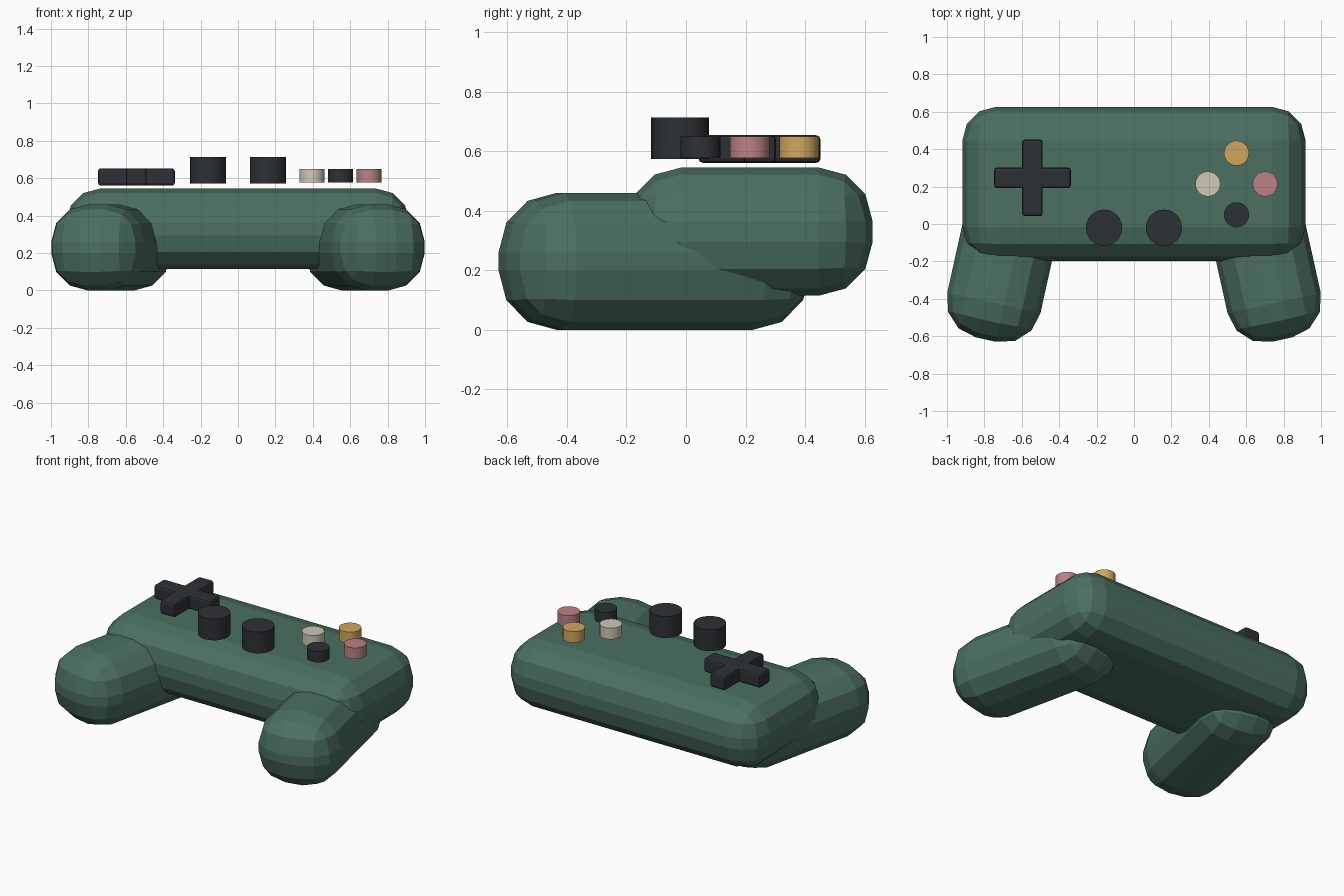
import bpy
from math import radians

if "Cube" in bpy.data.objects:
    bpy.data.objects.remove(bpy.data.objects["Cube"])


def material(name, rgb):
    m = bpy.data.materials.new(name)
    m.diffuse_color = (*rgb, 1)
    m.use_nodes = True
    m.node_tree.nodes["Principled BSDF"].inputs["Base Color"].default_value = m.diffuse_color
    return m


GREEN = material("green_shell", (0.07, 0.16, 0.12))
DARK = material("dark_plastic", (0.026, 0.031, 0.035))
PINK = material("pink", (0.50, 0.22, 0.24))
YELLOW = material("yellow", (0.64, 0.39, 0.11))
CREAM = material("cream", (0.62, 0.58, 0.48))


def rounded_box(name, size, loc, bevel, segments, mat, turn=0.0):
    bpy.ops.mesh.primitive_cube_add(size=1, location=loc, rotation=(0, 0, turn))
    ob = bpy.context.object
    ob.name = name
    ob.scale = size
    bpy.ops.object.transform_apply(location=False, rotation=False, scale=True)
    mod = ob.modifiers.new("rounding", 'BEVEL')
    mod.width = bevel
    mod.segments = segments
    mod.limit_method = 'NONE'
    ob.data.materials.append(mat)
    return ob


def disc(name, radius, x, y, z0, z1, mat):
    bpy.ops.mesh.primitive_cylinder_add(vertices=24, radius=radius, depth=z1 - z0,
                                        location=(x, y, (z0 + z1) / 2))
    ob = bpy.context.object
    ob.name = name
    ob.data.materials.append(mat)
    bpy.ops.object.shade_smooth_by_angle(angle=radians(30))


# Main shell
rounded_box("body", (1.835, 0.823, 0.43), (0, 0.215, 0.33), 0.18, 3, GREEN)

# Splayed hand grips
for side, label in ((-1, "left"), (1, "right")):
    rounded_box(label + "_grip", (0.51, 1.05, 0.46), (side * 0.679, -0.105, 0.23),
                0.2, 3, GREEN, turn=side * radians(12.5))

# Direction pad
rounded_box("pad_horizontal", (0.41, 0.11, 0.093), (-0.543, 0.247, 0.607), 0.015, 2, DARK)
rounded_box("pad_vertical", (0.11, 0.41, 0.093), (-0.543, 0.247, 0.607), 0.015, 2, DARK)

# Thumb sticks
for side, label in ((-1, "left"), (1, "right")):
    disc(label + "_stick", 0.097, side * 0.16, -0.02, 0.573, 0.713, DARK)

# Face buttons in a diamond
for label, dx, dy, mat in (("top", 0, 1, YELLOW), ("right", 1, 0, PINK),
                           ("left", -1, 0, CREAM), ("bottom", 0, -1, DARK)):
    disc(label + "_button", 0.067, 0.548 + dx * 0.153, 0.214 + dy * 0.165, 0.577, 0.65, mat)
